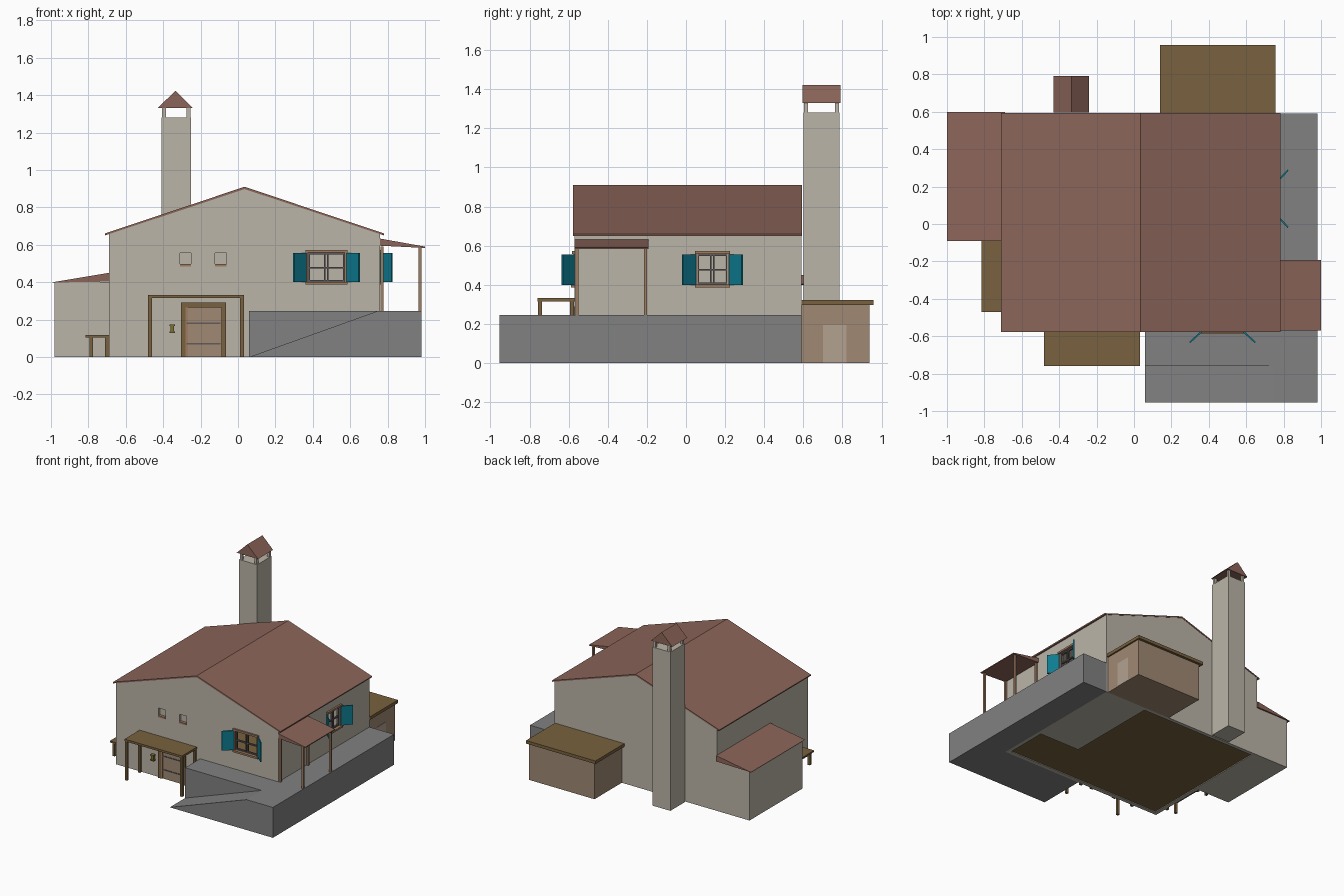
import bpy, bmesh
from mathutils import Vector

if "Cube" in bpy.data.objects:
    bpy.data.objects.remove(bpy.data.objects["Cube"])


def mat(name, r, g, b):
    m = bpy.data.materials.new(name)
    m.diffuse_color = (r, g, b, 1)
    m.use_nodes = True
    m.node_tree.nodes["Principled BSDF"].inputs["Base Color"].default_value = m.diffuse_color
    return m


WALL = mat("plaster", 0.50, 0.46, 0.39)
ROOF = mat("roof_tile", 0.26, 0.13, 0.10)
WOOD = mat("dark_wood", 0.19, 0.12, 0.05)
PLANK = mat("light_wood", 0.35, 0.25, 0.17)
PALE = mat("pale_wood", 0.45, 0.36, 0.28)
TRIM = mat("trim_wood", 0.34, 0.20, 0.12)
TEAL = mat("teal_paint", 0.004, 0.20, 0.28)
STONE = mat("stone", 0.22, 0.22, 0.22)
BAR = mat("window_bar", 0.12, 0.10, 0.10)
BRASS = mat("brass", 0.20, 0.17, 0.03)


def solid(name, lower, upper, m):
    """Closed prism between two matching outlines."""
    bm = bmesh.new()
    a = [bm.verts.new(p) for p in lower]
    b = [bm.verts.new(p) for p in upper]
    n = len(a)
    bm.faces.new(a)
    bm.faces.new(b)
    for i in range(n):
        bm.faces.new((a[i], a[(i + 1) % n], b[(i + 1) % n], b[i]))
    bmesh.ops.recalc_face_normals(bm, faces=bm.faces)
    me = bpy.data.meshes.new(name)
    bm.to_mesh(me)
    bm.free()
    ob = bpy.data.objects.new(name, me)
    bpy.context.collection.objects.link(ob)
    if m:
        me.materials.append(m)
    return ob


def along_y(name, pts, y0, y1, m):
    return solid(name, [(x, y0, z) for x, z in pts], [(x, y1, z) for x, z in pts], m)


def along_z(name, pts, z0, z1, m):
    return solid(name, [(x, y, z0) for x, y in pts], [(x, y, z1) for x, y in pts], m)


def box(name, x0, x1, y0, y1, z0, z1, m):
    return along_z(name, [(x0, y0), (x1, y0), (x1, y1), (x0, y1)], z0, z1, m)


def posts(name, x0, x1, y0, y1, z0, z1, t, m):
    """Four square corner posts inside a rectangle."""
    for i, x in enumerate((x0, x1 - t)):
        for j, y in enumerate((y0, y1 - t)):
            box(f"{name}_{i}{j}", x, x + t, y, y + t, z0, z1, m)


def cut(target, cutter):
    cutter.hide_render = True
    mod = target.modifiers.new("cut", 'BOOLEAN')
    mod.operation = 'DIFFERENCE'
    mod.solver = 'EXACT'
    mod.object = cutter
    bpy.context.view_layer.objects.active = target
    bpy.ops.object.modifier_apply(modifier=mod.name)
    bpy.data.objects.remove(cutter)


# House shell, hollow, with window openings
house = along_y("house_walls", [(-0.69, 0), (0.76, 0), (0.76, 0.657), (0.035, 0.898), (-0.69, 0.657)],
                -0.57, 0.59, WALL)
cut(house, along_y("cavity", [(-0.66, -0.1), (0.73, -0.1), (0.73, 0.63), (0.035, 0.86), (-0.66, 0.63)],
                   -0.54, 0.56, None))
cut(house, box("front_hole", 0.375, 0.575, -0.7, -0.5, 0.40, 0.56, None))
cut(house, box("side_hole", 0.7, 0.9, 0.06, 0.21, 0.40, 0.56, None))
for x in (-0.31, -0.122):
    cut(house, box("niche", x, x + 0.06, -0.7, -0.552, 0.485, 0.555, None))
    box("niche_sill", x, x + 0.06, -0.575, -0.552, 0.483, 0.496, TRIM)
box("house_floor", -0.66, 0.73, -0.54, 0.56, 0.006, 0.02, WOOD)
box("inner_floor_slab", 0.37, 0.73, -0.2, 0.56, 0.0, 0.006, WALL)

# Main gable roof
along_y("main_roof", [(-0.71, 0.65), (0.035, 0.898), (0.78, 0.65), (0.782, 0.66), (0.035, 0.91), (-0.712, 0.66)],
        -0.577, 0.593, ROOF)

# Left annex with lean-to roof
box("annex_walls", -0.98, -0.69, -0.085, 0.59, 0, 0.40, WALL)
along_y("annex_roof", [(-1.0, 0.398), (-0.69, 0.403), (-0.69, 0.45)], -0.09, 0.60, ROOF)

# Chimney with open top and gabled cap
box("chimney_stack", -0.41, -0.25, 0.60, 0.785, 0, 1.28, WALL)
posts("chimney_post", -0.405, -0.255, 0.603, 0.783, 1.28, 1.335, 0.02, WALL)
along_y("chimney_cap", [(-0.43, 1.33), (-0.24, 1.33), (-0.335, 1.423)], 0.597, 0.79, ROOF)

# Raised terrace and ramp
along_z("terrace", [(0.06, -0.76), (0.98, -0.76), (0.98, 0.59), (0.76, 0.59), (0.76, -0.57), (0.06, -0.57)],
        0, 0.245, STONE)
along_y("ramp", [(0.06, 0), (0.98, 0), (0.98, 0.245), (0.745, 0.245)], -0.955, -0.76, STONE)

# Side porch
along_y("porch_roof", [(0.76, 0.595), (1.0, 0.583), (1.0, 0.59), (0.76, 0.633)], -0.57, -0.192, ROOF)
posts("porch_post", 0.762, 0.98, -0.565, -0.2, 0.245, 0.592, 0.016, TRIM)

# Back shed
box("shed_body", 0.16, 0.745, 0.59, 0.938, 0, 0.297, PLANK)
box("shed_roof", 0.138, 0.757, 0.59, 0.958, 0.297, 0.322, WOOD)
box("shed_door", 0.74, 0.748, 0.70, 0.82, 0, 0.195, PALE)

# Front door canopy and left bench
box("canopy_top", -0.48, 0.032, -0.76, -0.57, 0.315, 0.332, WOOD)
posts("canopy_post", -0.48, 0.032, -0.757, -0.572, 0, 0.315, 0.02, WOOD)
box("bench_top", -0.815, -0.69, -0.47, -0.09, 0.105, 0.117, WOOD)
posts("bench_leg", -0.795, -0.69, -0.465, -0.095, 0, 0.105, 0.02, WOOD)

# Front door with frame
for n, x0, x1, z0, z1 in (("left", -0.305, -0.28, 0, 0.29), ("right", -0.088, -0.063, 0, 0.29),
                          ("top", -0.28, -0.088, 0.265, 0.29)):
    box("door_frame_" + n, x0, x1, -0.585, -0.56, z0, z1, WOOD)
box("door_leaf", -0.28, -0.088, -0.575, -0.56, 0, 0.265, PLANK)
for z in (0.068, 0.177):
    box("door_strap", -0.275, -0.093, -0.579, -0.57, z, z + 0.008, BAR)
box("door_edge", -0.28, -0.268, -0.579, -0.57, 0, 0.265, TRIM)

# Wall lamp beside the door
box("lamp_body", -0.36, -0.342, -0.592, -0.57, 0.133, 0.167, BRASS)
for z in (0.127, 0.166):
    box("lamp_cap", -0.366, -0.336, -0.597, -0.57, z, z + 0.008, BRASS)


def window(name, c, h, place):
    """Framed window with open shutters; place maps (along, outward) to (x, y)."""
    def part(n, u0, u1, d0, d1, z0, z1, m):
        along_z(f"{name}_{n}", [place(c + u, d) for u, d in ((u0, d0), (u1, d0), (u1, d1), (u0, d1))], z0, z1, m)
    part("sill", -h, h, -0.02, 0.018, 0.387, 0.402, TRIM)
    part("lintel", -h, h, -0.02, 0.014, 0.558, 0.573, TRIM)
    for s in (-1, 1):
        part(f"jamb_{s}", s * h * 0.87, s * (h - 0.003), -0.02, 0.006, 0.402, 0.558, TRIM)
        part(f"sash_{s}", s * 0.004, s * 0.012, -0.02, -0.005, 0.402, 0.558, BAR)
        part(f"stile_{s}", s * (h * 0.87 - 0.01), s * h * 0.87, -0.02, -0.005, 0.402, 0.558, BAR)
        # shutter swung outward
        p = [(s * (h - 0.008), 0.004), (s * (h + 0.06), 0.066), (s * (h + 0.066), 0.060), (s * (h - 0.002), -0.002)]
        along_z(f"{name}_shutter_{s}", [place(c + u, d) for u, d in p], 0.40, 0.556, TEAL)
    for z in (0.402, 0.472, 0.548):
        part("rail", -h * 0.87, h * 0.87, -0.02, -0.006, z, z + 0.01, BAR)


window("front_window", 0.473, 0.112, lambda u, d: (u, -0.57 - d))
window("side_window", 0.135, 0.09, lambda u, d: (0.76 + d, u))
